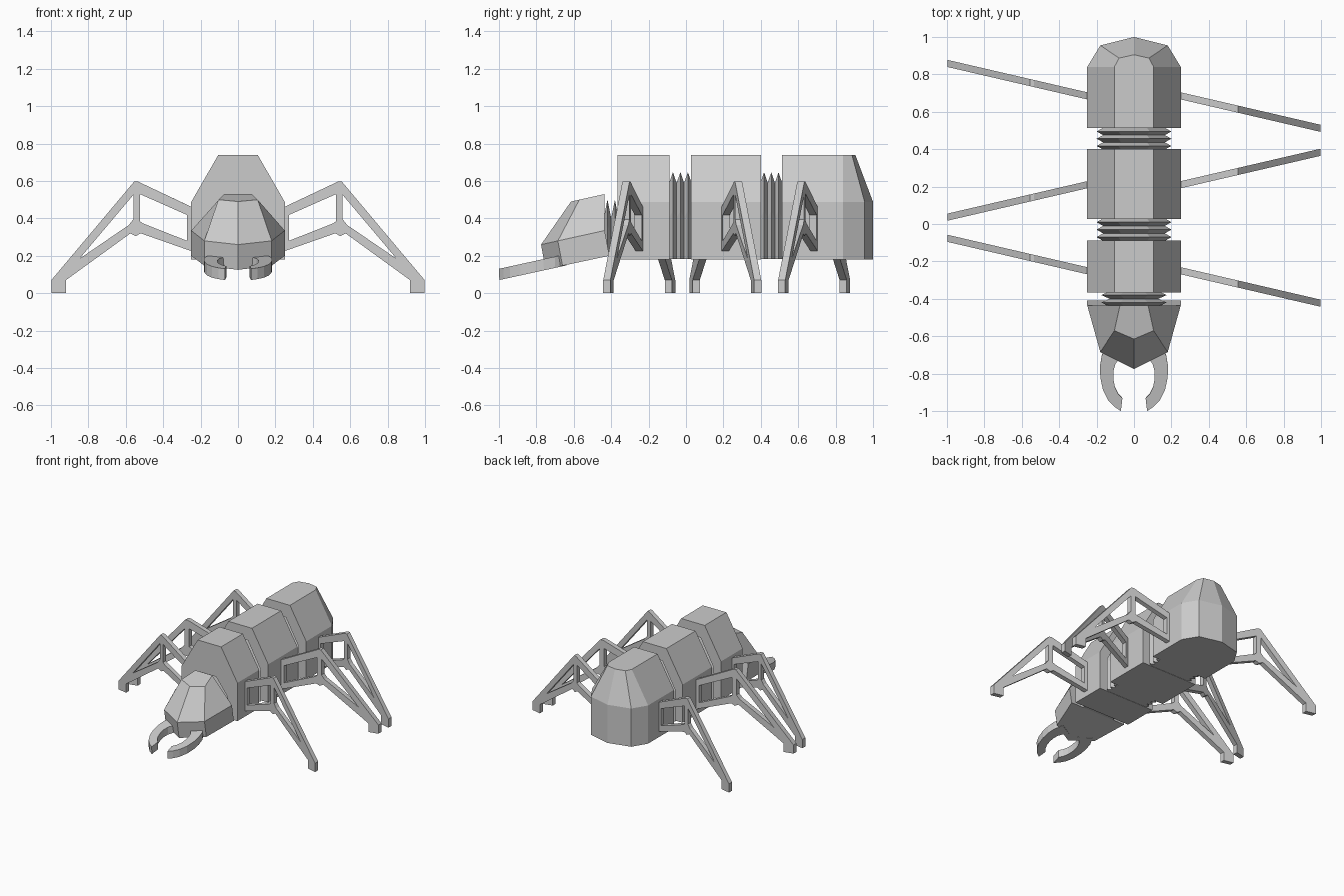
import bpy, bmesh, math
from mathutils import Vector

if "Cube" in bpy.data.objects:
    bpy.data.objects.remove(bpy.data.objects["Cube"])


def finish(name, bm):
    bmesh.ops.recalc_face_normals(bm, faces=bm.faces[:])
    me = bpy.data.meshes.new(name)
    bm.to_mesh(me)
    bm.free()
    ob = bpy.data.objects.new(name, me)
    bpy.context.collection.objects.link(ob)
    return ob


def loft(name, rings):
    """Skin matching closed rings and cap both ends."""
    bm = bmesh.new()
    loops = [[bm.verts.new(p) for p in r] for r in rings]
    n = len(loops[0])
    for a, b in zip(loops, loops[1:]):
        for i in range(n):
            j = (i + 1) % n
            bm.faces.new((a[i], a[j], b[j], b[i]))
    bm.faces.new(loops[0])
    bm.faces.new(loops[-1])
    return finish(name, bm)


def section(y, w=0.25, top=0.74, z0=0.18):
    """Six-sided body cross-section."""
    t, s = w * 0.42, z0 + (top - z0) * 0.55
    return [(-w, y, z0), (w, y, z0), (w, y, s), (t, y, top), (-t, y, top), (-w, y, s)]


def mirrored(half):
    """Ring from the right half; the last point lies on the centre line."""
    return half + [(-x, y, z) for x, y, z in reversed(half[:-1])]


# Body segments
loft("front_segment", [section(-0.365), section(-0.088)])
loft("middle_segment", [section(0.028), section(0.4)])


def rear_plan(z, w, points):
    return mirrored([(w, 0.512, z)] + [(x, y, z) for x, y in points])


base = [(0.25, 0.84), (0.18, 0.955), (0, 1.0)]
crown = [(0.105, 0.84), (0.08, 0.887), (0, 0.905)]
loft("rear_segment", [rear_plan(0.18, 0.25, base),
                      rear_plan(0.488, 0.25, base),
                      rear_plan(0.74, 0.105, crown)])


# Bellows joints
def bellows(name, y0, y1, peaks, outer, inner, z0):
    rings = []
    for i in range(2 * peaks + 1):
        w, top = outer if i % 2 else inner
        rings.append(section(y0 + (y1 - y0) * i / (2 * peaks), w, top, z0))
    loft(name, rings)


bellows("rear_bellows", 0.398, 0.514, 3, (0.2, 0.647), (0.165, 0.59), 0.182)
bellows("front_bellows", -0.09, 0.03, 3, (0.2, 0.647), (0.165, 0.59), 0.182)
bellows("neck_bellows", -0.44, -0.36, 2, (0.175, 0.5), (0.13, 0.4), 0.2)

# Head
loft("head", [mirrored([(0.25, -0.41, 0.2), (0.18, -0.66, 0.147), (0, -0.75, 0.125)]),
              mirrored([(0.25, -0.435, 0.335), (0.18, -0.685, 0.28), (0, -0.775, 0.26)]),
              mirrored([(0.075, -0.435, 0.53), (0.105, -0.57, 0.5), (0, -0.615, 0.49)])])


# Mandibles: tapered arcs lying in the tilted head plane
outer = [(0.14, -0.64), (0.172, -0.7), (0.182, -0.76), (0.18, -0.82),
         (0.166, -0.885), (0.138, -0.94), (0.105, -0.975), (0.07, -0.998)]
inner = [(0.04, -0.69), (0.075, -0.713), (0.1, -0.748), (0.11, -0.785),
         (0.11, -0.83), (0.102, -0.87), (0.085, -0.905), (0.062, -0.93)]
for side, label in ((1, "right"), (-1, "left")):
    rings = []
    for (ox, oy), (ix, iy) in zip(outer, inner):
        rings.append([(side * x, y + dy, 0.07 + 0.218 * (y + 1) + dz)
                      for x, y, dy, dz in ((ox, oy, 0, 0), (ix, iy, 0, 0),
                                           (ix, iy, -0.002, 0.06), (ox, oy, -0.002, 0.06))])
    loft(label + "_mandible", rings)

# Legs: flat truss profile (x, z) with two openings
truss = [
    [(0.235, 0.455), (0.258, 0.466), (0.535, 0.597), (0.555, 0.597), (0.998, 0.07),
     (0.998, 0), (0.92, 0), (0.92, 0.07), (0.575, 0.32), (0.547, 0.305),
     (0.52, 0.32), (0.235, 0.22)],
    [(0.272, 0.418), (0.525, 0.53), (0.525, 0.385), (0.508, 0.373), (0.272, 0.28)],
    [(0.56, 0.525), (0.56, 0.395), (0.583, 0.365), (0.848, 0.184)],
]
THICK = 0.038


def leg(name, y0, side, sweep):
    bm = bmesh.new()
    for loop in truss:
        vs = [bm.verts.new((side * x, y0 + sweep * (x - 0.25) - THICK / 2, z))
              for x, z in loop]
        for i, v in enumerate(vs):
            bm.edges.new((v, vs[(i + 1) % len(vs)]))
    bmesh.ops.triangle_fill(bm, edges=bm.edges[:], use_beauty=True)
    ext = bmesh.ops.extrude_face_region(bm, geom=bm.faces[:], use_keep_orig=True)
    moved = [g for g in ext["geom"] if isinstance(g, bmesh.types.BMVert)]
    bmesh.ops.translate(bm, verts=moved, vec=Vector((0, THICK, 0)))
    bmesh.ops.dissolve_limit(bm, angle_limit=math.radians(1),
                             verts=bm.verts[:], edges=bm.edges[:])
    finish(name, bm)


for label, y0, turn in (("front", -0.25, -1), ("middle", 0.21, 1), ("rear", 0.685, -1)):
    for side, word in ((1, "right"), (-1, "left")):
        leg(f"{label}_{word}_leg", y0, side, 0.232 * turn * side)
